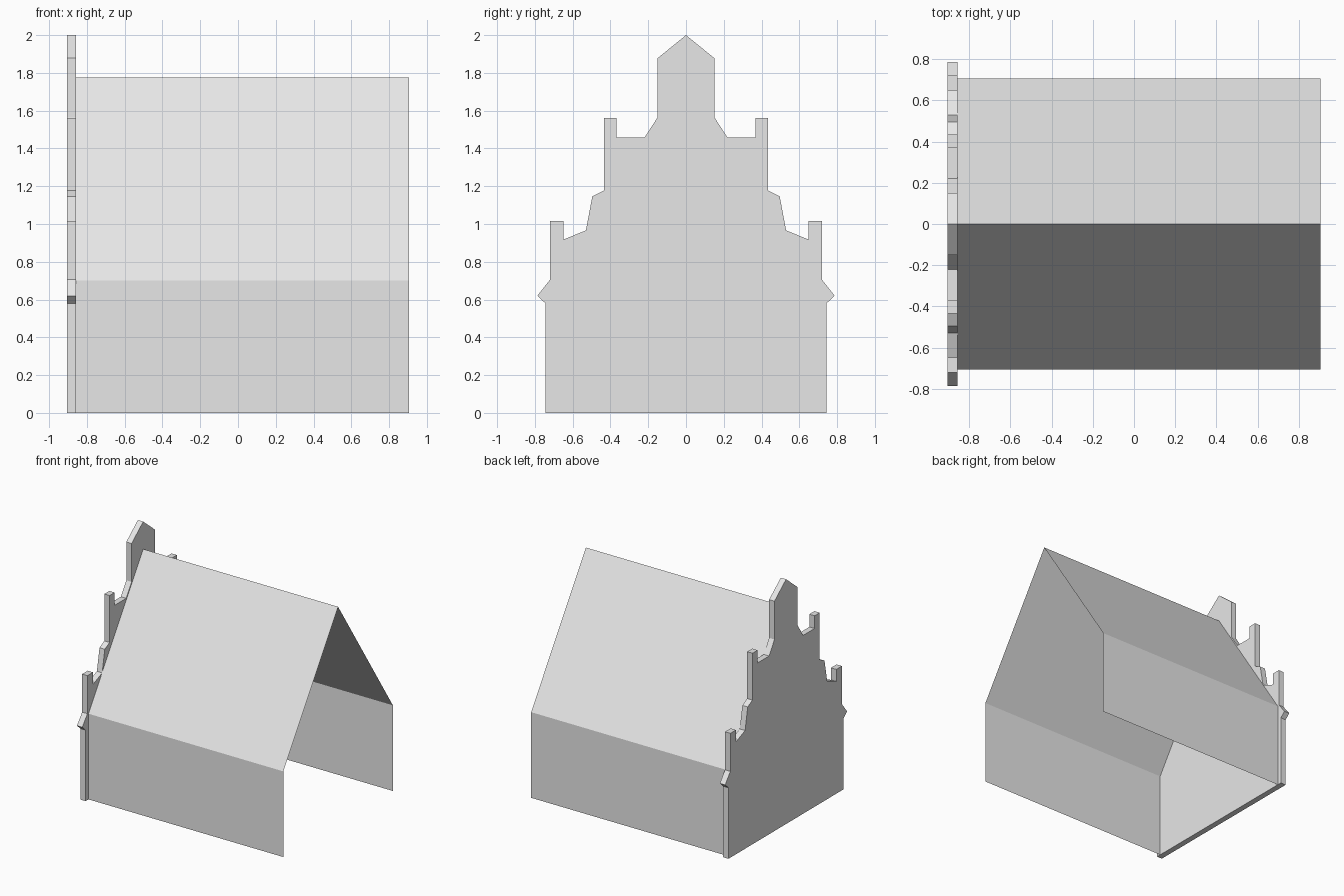
import bpy
import bmesh

cube = bpy.data.objects.get("Cube")
if cube:
    bpy.data.objects.remove(cube, do_unlink=True)

GABLE_OUT, GABLE_IN, OPEN_END = -0.905, -0.857, 0.905

# Single plain grey for the whole building
grey = bpy.data.materials.new("light grey")
grey.use_nodes = True
grey.diffuse_color = (0.8, 0.8, 0.8, 1)
grey.node_tree.nodes["Principled BSDF"].inputs["Base Color"].default_value = (0.8, 0.8, 0.8, 1)


def make_object(name, bm):
    mesh = bpy.data.meshes.new(name)
    bm.to_mesh(mesh)
    bm.free()
    mesh.materials.append(grey)
    obj = bpy.data.objects.new(name, mesh)
    bpy.context.collection.objects.link(obj)
    return obj


def mirrored(half):
    """Complete a (y, z) profile that runs from the +y foot up to the peak at y = 0."""
    return half + [(-y, z) for y, z in reversed(half[:-1])]


def sheet(name, profile, x0, x1):
    """Sweep an open (y, z) profile along x as a thin shell."""
    bm = bmesh.new()
    near = [bm.verts.new((x0, y, z)) for y, z in profile]
    far = [bm.verts.new((x1, y, z)) for y, z in profile]
    for i in range(len(profile) - 1):
        bm.faces.new((near[i], near[i + 1], far[i + 1], far[i]))
    bm.normal_update()
    return make_object(name, bm)


def plate(name, profile, x0, x1):
    """Extrude a closed (y, z) outline along x into a solid plate."""
    bm = bmesh.new()
    face = bm.faces.new([bm.verts.new((x0, y, z)) for y, z in profile])
    ret = bmesh.ops.extrude_face_region(bm, geom=[face])
    moved = [g for g in ret["geom"] if isinstance(g, bmesh.types.BMVert)]
    bmesh.ops.translate(bm, verts=moved, vec=(x1 - x0, 0, 0))
    bmesh.ops.recalc_face_normals(bm, faces=bm.faces)
    return make_object(name, bm)


# Side walls and pitched roof, open underneath and at one end
sheet("walls_and_roof", mirrored([(0.707, 0), (0.707, 0.70), (0, 1.775)]),
      GABLE_IN, OPEN_END)

# Stepped ornamental gable
gable_half = [
    (0.744, 0), (0.744, 0.58), (0.787, 0.62), (0.72, 0.705),     # wall and eaves point
    (0.72, 1.016), (0.648, 1.016), (0.648, 0.918),               # lower pinnacle
    (0.53, 0.966), (0.496, 1.146), (0.434, 1.178),               # shoulder
    (0.434, 1.561), (0.368, 1.561), (0.368, 1.457),              # upper pinnacle
    (0.22, 1.457), (0.15, 1.565), (0.15, 1.878), (0, 2.0),       # pointed top
]
plate("stepped_gable", mirrored(gable_half), GABLE_OUT, GABLE_IN)
